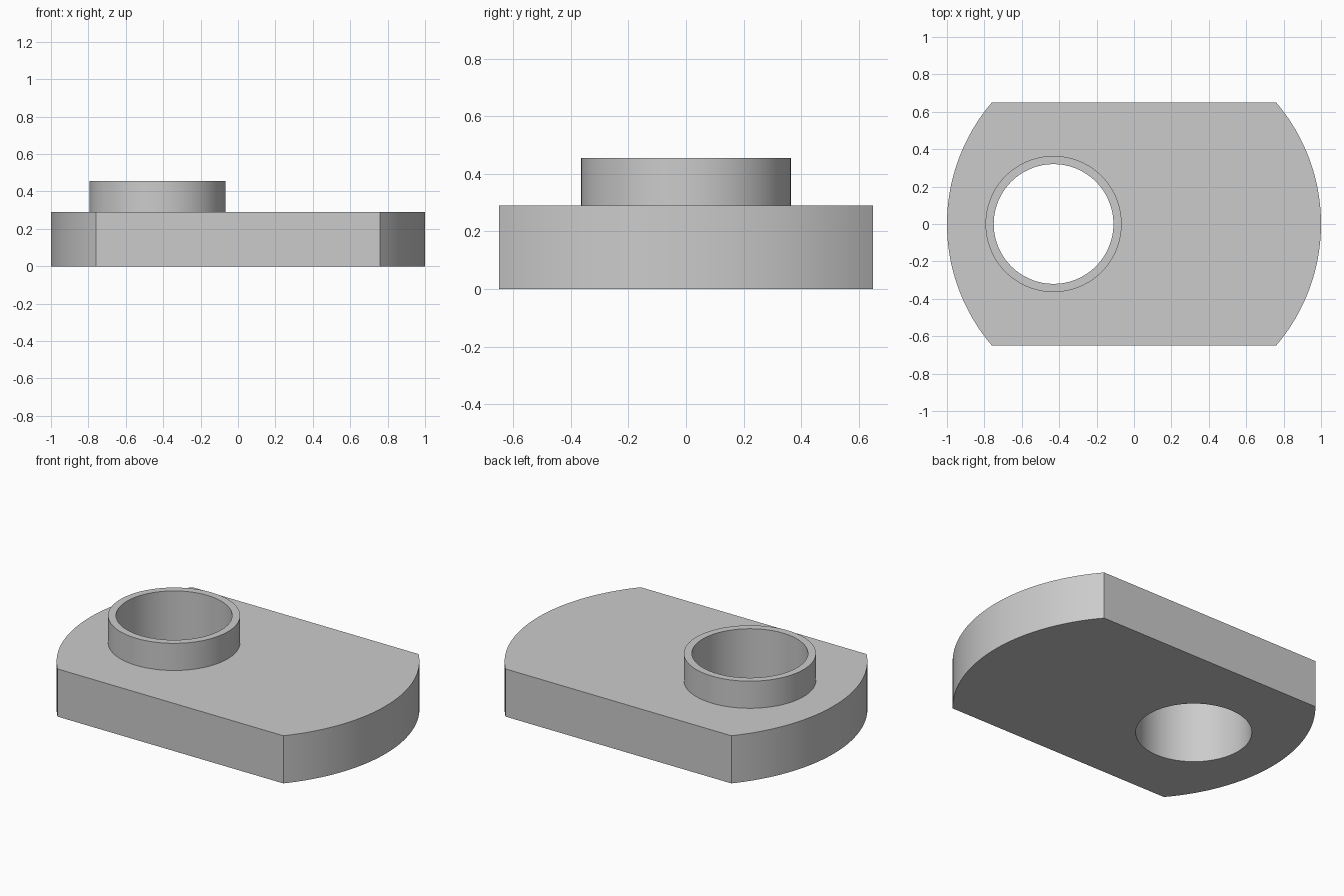
import bpy
import bmesh
from math import asin, cos, pi, sin, tau
from mathutils import Vector

cube = bpy.data.objects.get("Cube")
if cube:
    bpy.data.objects.remove(cube, do_unlink=True)

PLATE_TOP, COLLAR_TOP = 0.29, 0.455
HALF_WIDTH = 0.65
BORE_X, BORE_R, COLLAR_R = -0.43, 0.32, 0.364

# Single plain grey
grey = bpy.data.materials.new("plain_grey")
grey.use_nodes = True
colour = (0.6, 0.6, 0.6, 1)
grey.diffuse_color = colour
grey.node_tree.nodes["Principled BSDF"].inputs["Base Color"].default_value = colour


def circle(radius, steps=96):
    return [(BORE_X + radius * cos(tau * i / steps), radius * sin(tau * i / steps))
            for i in range(steps)]


def plate_outline(steps=40):
    # Unit disc with its front and back cut flat
    half = asin(HALF_WIDTH)
    arc = [-half + 2 * half * i / steps for i in range(steps + 1)]
    return [(cos(a + turn), sin(a + turn)) for turn in (0, pi) for a in arc]


def bored_solid(name, outer, inner, bottom, top, close_bottom):
    bm = bmesh.new()
    rims = {bottom: [], top: []}
    for outline in (outer, inner):
        low, high = [[bm.verts.new((x, y, z)) for x, y in outline] for z in (bottom, top)]
        for i in range(len(outline)):
            j = (i + 1) % len(outline)
            wall = bm.faces.new((low[i], low[j], high[j], high[i]))
            if outline is inner:
                wall.normal_flip()
            wall.smooth = True
            rims[bottom].append(bm.edges.get((low[i], low[j])))
            rims[top].append(bm.edges.get((high[i], high[j])))
    # Flat caps around the bore
    caps = [(top, 1)] + ([(bottom, -1)] if close_bottom else [])
    for z, direction in caps:
        filled = bmesh.ops.triangle_fill(bm, edges=rims[z], use_beauty=True,
                                         normal=Vector((0, 0, direction)))
        for face in filled["geom"]:
            if isinstance(face, bmesh.types.BMFace):
                face.normal_update()
                if face.normal.z * direction < 0:
                    face.normal_flip()
    mesh = bpy.data.meshes.new(name)
    bm.to_mesh(mesh)
    bm.free()
    mesh.materials.append(grey)
    obj = bpy.data.objects.new(name, mesh)
    bpy.context.collection.objects.link(obj)
    bpy.ops.object.select_all(action="DESELECT")
    obj.select_set(True)
    bpy.context.view_layer.objects.active = obj
    bpy.ops.object.shade_smooth_by_angle(angle=pi / 6)


# Base plate with a through bore, and the raised collar around it
bored_solid("base_plate", plate_outline(), circle(BORE_R), 0, PLATE_TOP, True)
bored_solid("collar", circle(COLLAR_R), circle(BORE_R), PLATE_TOP, COLLAR_TOP, False)
